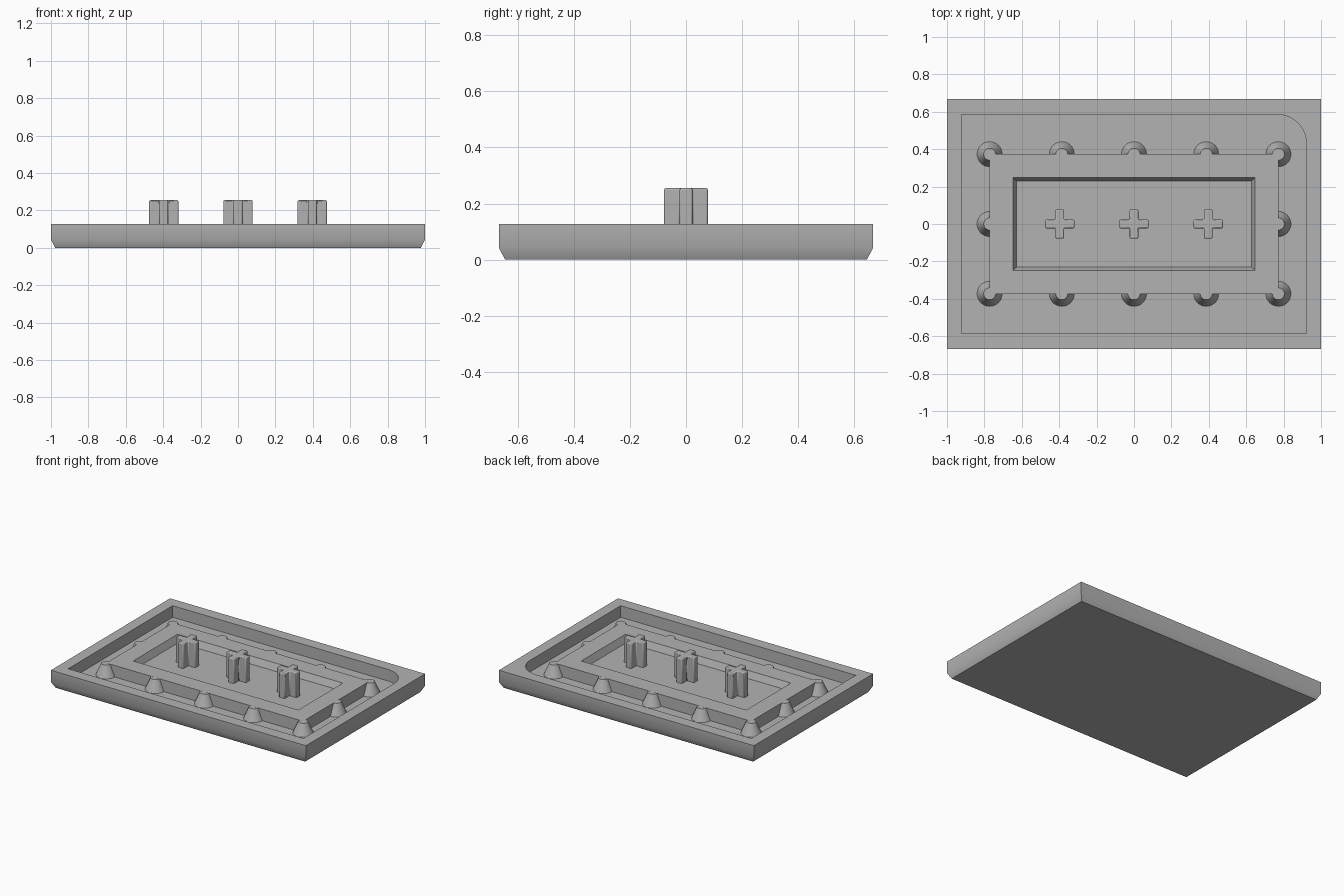
import bpy, bmesh, math

if "Cube" in bpy.data.objects:
    bpy.data.objects.remove(bpy.data.objects["Cube"])

RIM, FLOOR, RECESS, TOP = 0.127, 0.045, 0.08, 0.255
ARC = 10

grey = bpy.data.materials.new("plain grey")
grey.diffuse_color = (0.45, 0.45, 0.45, 1)
grey.use_nodes = True
grey.node_tree.nodes["Principled BSDF"].inputs["Base Color"].default_value = grey.diffuse_color


def ring(hx, hy, z, r=0.0, n=0):
    """Rectangle outline whose back right corner is an arc of n steps."""
    pts = [(-hx, hy, z), (-hx, -hy, z), (hx, -hy, z)]
    for i in range(n + 1):
        a = math.pi / 2 * i / max(n, 1)
        pts.append((hx - r + r * math.cos(a), hy - r + r * math.sin(a), z))
    return pts


def loft(name, rings, bevel=0):
    """Skin a stack of equal rings and cap both ends."""
    bm = bmesh.new()
    loops = [[bm.verts.new(p) for p in r] for r in rings]
    for a, b in zip(loops, loops[1:]):
        for i in range(len(a)):
            j = (i + 1) % len(a)
            bm.faces.new((a[i], a[j], b[j], b[i]))
    bm.faces.new(loops[0][::-1])
    bm.faces.new(loops[-1])
    bmesh.ops.remove_doubles(bm, verts=bm.verts, dist=1e-5)
    bmesh.ops.recalc_face_normals(bm, faces=bm.faces)
    me = bpy.data.meshes.new(name)
    bm.to_mesh(me)
    bm.free()
    me.materials.append(grey)
    ob = bpy.data.objects.new(name, me)
    bpy.context.collection.objects.link(ob)
    if bevel:
        mod = ob.modifiers.new("soft edges", 'BEVEL')
        mod.width, mod.segments = bevel, 2
    bpy.ops.object.select_all(action='DESELECT')
    ob.select_set(True)
    bpy.context.view_layer.objects.active = ob
    bpy.ops.object.shade_smooth_by_angle(angle=math.radians(30))
    return ob


# Outer tray: chamfered foot, flat rim, sunken floor with one rounded corner
loft("tray", [ring(0.978, 0.645, 0, 0, ARC),
              ring(1.0, 0.667, 0.043, 0, ARC),
              ring(1.0, 0.667, RIM, 0, ARC),
              ring(0.922, 0.585, RIM, 0.155, ARC),
              ring(0.922, 0.585, FLOOR, 0.155, ARC)])

# Raised island with a sloped recess
loft("island", [ring(0.772, 0.373, FLOOR),
                ring(0.772, 0.373, RIM),
                ring(0.648, 0.249, RIM),
                ring(0.627, 0.229, RECESS)])

# Tapered studs around the island edge
spots = [(x, y) for x in (-0.772, -0.386, 0, 0.386, 0.772) for y in (-0.373, 0.373)]
spots += [(-0.772, 0), (0.772, 0)]


def circle(cx, cy, r, z, n=32):
    return [(cx + r * math.cos(2 * math.pi * i / n),
             cy + r * math.sin(2 * math.pi * i / n), z) for i in range(n)]


for k, (x, y) in enumerate(spots):
    loft(f"stud_{k + 1}", [circle(x, y, 0.067, FLOOR), circle(x, y, 0.032, RIM - 0.0005)])

# Cross shaped posts standing in the recess
L, W = 0.078, 0.023
quarter = [(L, -W), (L, W), (W, W)]
for k, cx in enumerate((-0.397, 0, 0.397)):
    outline = []
    for c, s in ((1, 0), (0, 1), (-1, 0), (0, -1)):
        outline += [(cx + c * x - s * y, s * x + c * y) for x, y in quarter]
    loft(f"cross_post_{k + 1}",
         [[(x, y, z) for x, y in outline] for z in (RECESS - 0.01, TOP)], bevel=0.006)
